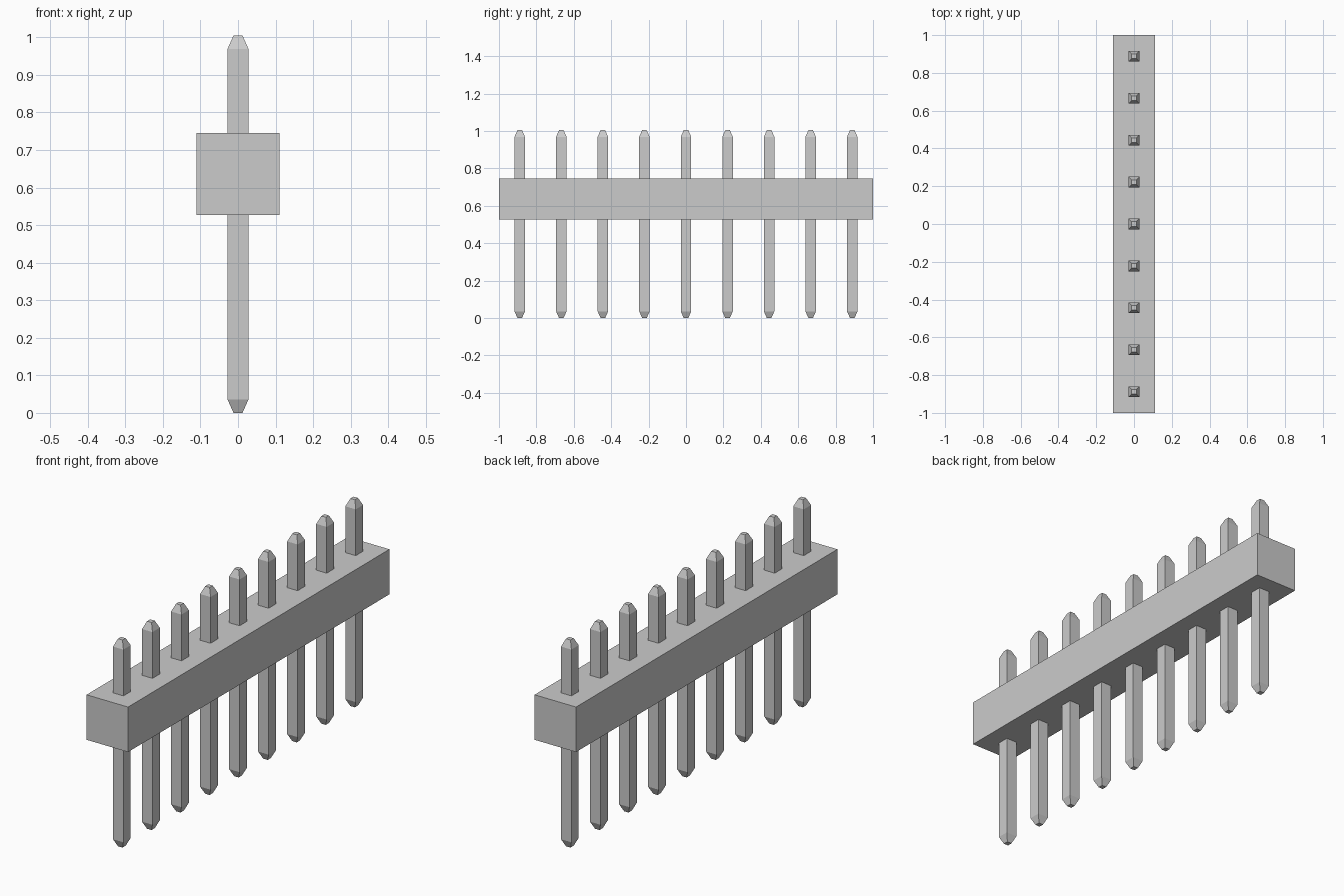
import bpy
import bmesh

cube = bpy.data.objects.get("Cube")
if cube:
    bpy.data.objects.remove(cube, do_unlink=True)

PIN_COUNT = 9
PITCH = 2.0 / PIN_COUNT
HEIGHT = 1.005

grey = bpy.data.materials.new("neutral grey")
grey.use_nodes = True
colour = (0.6, 0.6, 0.6, 1.0)
grey.diffuse_color = colour
grey.node_tree.nodes["Principled BSDF"].inputs["Base Color"].default_value = colour


def square_loft(name, sections, y=0.0):
    """Stack rectangular sections (half x, half y, z) into a capped solid."""
    bm = bmesh.new()
    rings = [[bm.verts.new((sx * hx, sy * hy, z))
              for sx, sy in ((-1, -1), (1, -1), (1, 1), (-1, 1))]
             for hx, hy, z in sections]
    for low, high in zip(rings, rings[1:]):
        for i in range(4):
            j = (i + 1) % 4
            bm.faces.new((low[i], low[j], high[j], high[i]))
    bm.faces.new(rings[0][::-1])
    bm.faces.new(rings[-1])
    mesh = bpy.data.meshes.new(name)
    bm.to_mesh(mesh)
    bm.free()
    mesh.materials.append(grey)
    obj = bpy.data.objects.new(name, mesh)
    obj.location.y = y
    bpy.context.collection.objects.link(obj)
    return obj


# Insulating bar that holds the pins
square_loft("housing_bar", [(PITCH / 2, 1, 0.527), (PITCH / 2, 1, 0.745)])

# Row of square pins with tapered ends
WIDE, TIP, TAPER = 0.028, 0.012, 0.036
pin_sections = [(TIP, TIP, 0), (WIDE, WIDE, TAPER),
                (WIDE, WIDE, HEIGHT - TAPER), (TIP, TIP, HEIGHT)]
for n in range(PIN_COUNT):
    square_loft(f"pin_{n + 1}", pin_sections, (n - (PIN_COUNT - 1) / 2) * PITCH)
